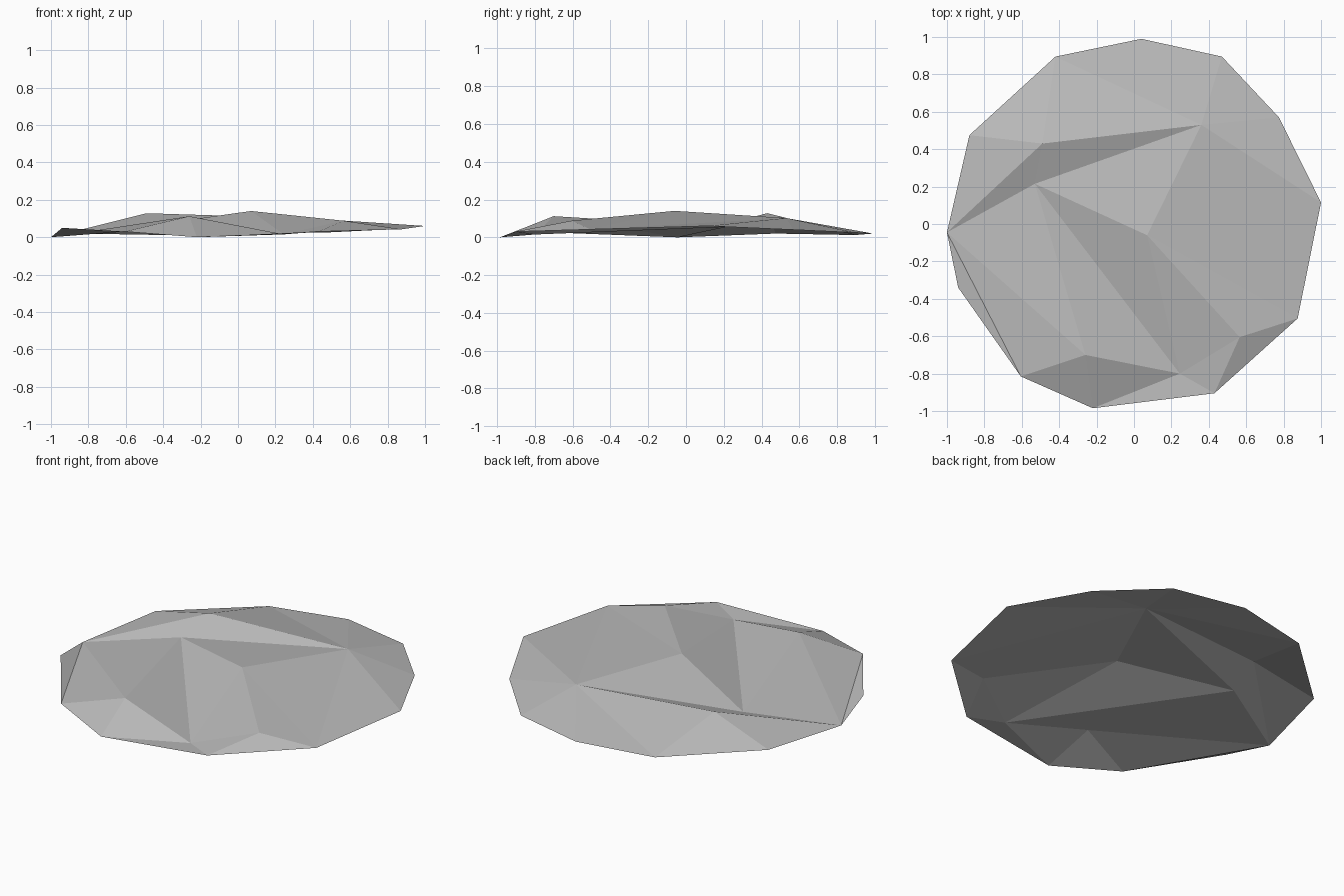
import bpy
import bmesh
from mathutils import Vector
from mathutils.geometry import delaunay_2d_cdt

cube = bpy.data.objects.get("Cube")
if cube:
    bpy.data.objects.remove(cube, do_unlink=True)


def flat_material(name, colour):
    mat = bpy.data.materials.new(name)
    mat.use_nodes = True
    mat.diffuse_color = colour
    shader = next(n for n in mat.node_tree.nodes if n.type == "BSDF_PRINCIPLED")
    shader.inputs["Base Color"].default_value = colour
    shader.inputs["Roughness"].default_value = 0.9
    return mat


# Outline of the slab, anticlockwise from the left-hand corner
rim = {
    "east": (1, .115, .06),
    "east_north": (.775, .57, .04),
    "north_east": (.47, .895, .025),
    "north": (.04, .99, .02),
    "north_west": (-.42, .895, .012),
    "west_north": (-.88, .475, .02),
    "west": (-1, -.045, 0),
    "west_south": (-.94, -.34, .05),
    "south_west": (-.605, -.815, .03),
    "south": (-.22, -.985, 0),
    "south_east": (.43, -.905, .03),
    "east_south": (.875, -.505, .042),
}

# Bumps and dips inside the outline
bumps = {
    "ridge_peak": (-.49, .43, .128),
    "ridge_foot": (-.53, .215, .055),
    "ridge_end": (.36, .53, .102),
    "summit": (.07, -.06, .14),
    "shoulder": (.565, -.605, .088),
    "dip": (.245, -.8, .015),
    "knoll": (-.26, -.7, .112),
}

# Crease lines that the facets must follow
creases = [
    ("north_west", "ridge_end"), ("ridge_peak", "ridge_foot"),
    ("ridge_peak", "ridge_end"), ("ridge_foot", "ridge_end"),
    ("west", "ridge_peak"), ("west", "ridge_foot"),
    ("west", "knoll"), ("west", "south_west"),
    ("ridge_foot", "knoll"), ("ridge_foot", "dip"),
    ("ridge_foot", "summit"), ("summit", "ridge_end"),
    ("summit", "dip"), ("summit", "shoulder"),
    ("summit", "east_south"), ("ridge_end", "east_south"),
    ("ridge_end", "east"), ("knoll", "dip"), ("knoll", "south"),
    ("dip", "south"), ("dip", "shoulder"),
    ("shoulder", "south_east"), ("shoulder", "east_south"),
]

points = {**rim, **bumps}
names = list(points)
corners = list(rim)
outline = list(zip(corners, corners[1:] + corners[:1]))
edges = [(names.index(a), names.index(b)) for a, b in outline + creases]

# Triangulate in plan, then lift every corner to its height
flat, _, faces, sources, _, _ = delaunay_2d_cdt(
    [Vector(p[:2]) for p in points.values()], edges, [], 1, 1e-5)
bm = bmesh.new()
verts = [bm.verts.new(points[names[src[0]]]) for src in sources]
for face in faces:
    bm.faces.new([verts[i] for i in face])
bmesh.ops.recalc_face_normals(bm, faces=bm.faces)
if sum(f.normal.z for f in bm.faces) < 0:
    bmesh.ops.reverse_faces(bm, faces=bm.faces)

mesh = bpy.data.meshes.new("stone_slab")
bm.to_mesh(mesh)
bm.free()
mesh.materials.append(flat_material("stone grey", (.5, .5, .5, 1)))
slab = bpy.data.objects.new("stone_slab", mesh)
bpy.context.collection.objects.link(slab)
